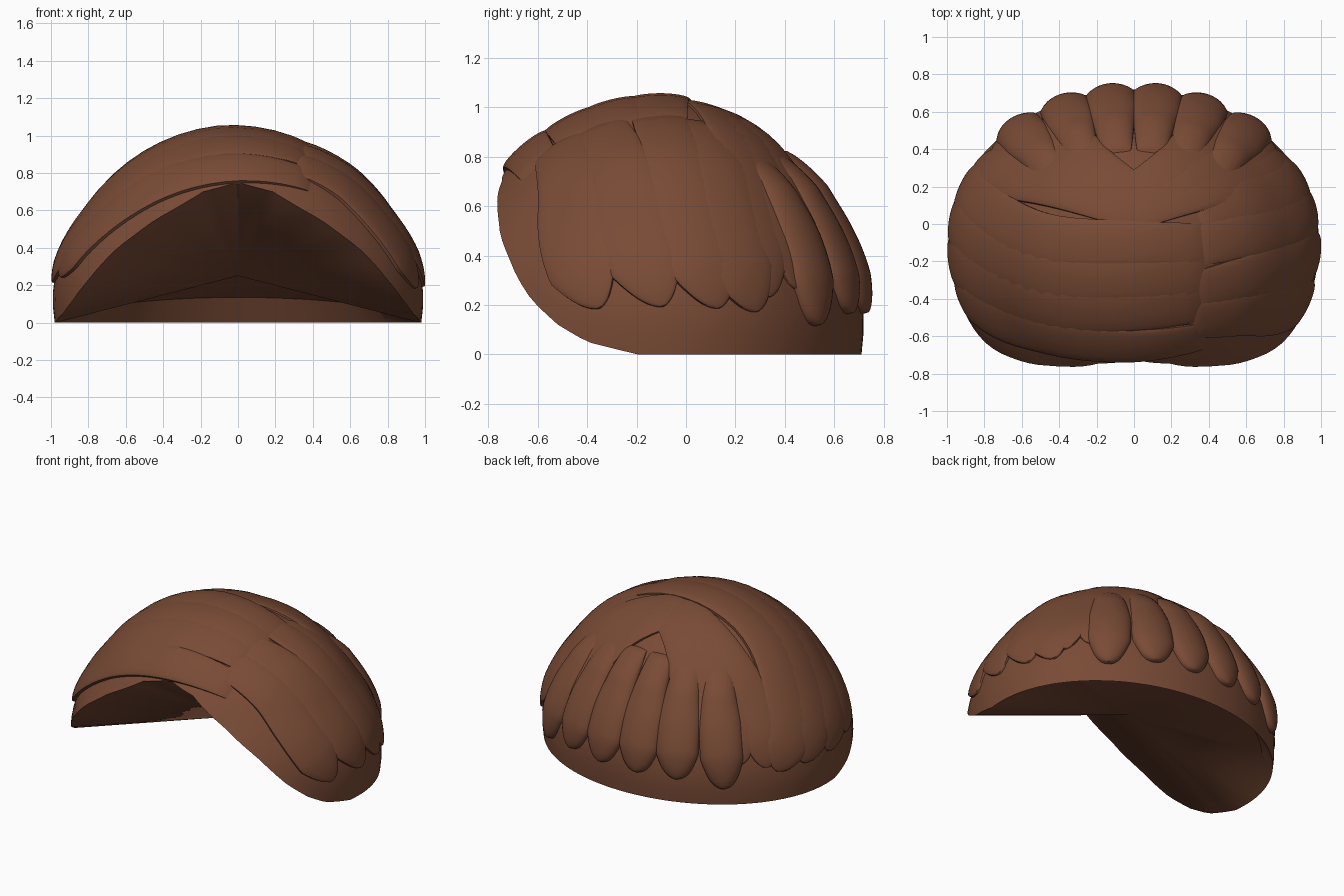
import bpy, bmesh, math
from mathutils import Vector

if "Cube" in bpy.data.objects:
    bpy.data.objects.remove(bpy.data.objects["Cube"])

A, BF, BB, H = 0.98, 0.91, 0.81, 1.03      # head ellipsoid: side, front, back, height
CY = -0.1

mat = bpy.data.materials.new("brown")
mat.diffuse_color = (0.19, 0.07, 0.036, 1)
mat.use_nodes = True
mat.node_tree.nodes["Principled BSDF"].inputs["Base Color"].default_value = mat.diffuse_color


def surf(p, h=0.0):
    """Push a rough point onto the head surface, lifted by h."""
    x, y, z = p[0], p[1] - CY, max(p[2], 0)
    b = BF if y < 0 else BB
    e = Vector((x / A, y / b, z / H)).normalized()
    bump = 1 + 0.03 * math.sin(math.pi * min(e.z * H, 0.6) / 0.6)
    q = Vector((e.x * A * bump, e.y * b * bump, e.z * H))
    n = Vector((e.x / A, e.y / b, e.z / H)).normalized()
    return q + n * h + Vector((0, CY, 0))


def finish(name, bm, angle=35):
    bmesh.ops.recalc_face_normals(bm, faces=bm.faces)
    me = bpy.data.meshes.new(name)
    bm.to_mesh(me)
    bm.free()
    ob = bpy.data.objects.new(name, me)
    bpy.context.collection.objects.link(ob)
    me.materials.append(mat)
    bpy.ops.object.select_all(action='DESELECT')
    ob.select_set(True)
    bpy.context.view_layer.objects.active = ob
    bpy.ops.object.shade_smooth_by_angle(angle=math.radians(angle))
    return ob


def lerp_table(t, table):
    for (a, za), (b, zb) in zip(table, table[1:]):
        if t <= b:
            return za + (zb - za) * (t - a) / (b - a)
    return table[-1][1]


# Hair base: dome with a high front arch, closed below by a fan to an inner point
RIM = [(0, .75), (15, .7), (32, .55), (44, .4), (55, .22), (63, .12), (71, .05), (84, 0), (180, 0)]
N, R = 120, 20
bm = bmesh.new()
rings = []
rim = []
for j in range(R):
    ring = []
    for i in range(N):
        phi = 2 * math.pi * i / N
        deg = math.degrees(min(phi, 2 * math.pi - phi))
        t0 = math.asin(lerp_table(deg, RIM) / H)
        t = t0 + (math.pi / 2 - t0) * j / R
        b = BF if deg < 90 else BB
        p = (A * math.sin(phi) * math.cos(t), CY - b * math.cos(phi) * math.cos(t), H * math.sin(t))
        ring.append(bm.verts.new(surf(p)))
    rings.append(ring)
inner_point = Vector((0, -0.06, 0.25))
inset = []
for i, v in enumerate(rings[0]):
    back = max(0, -math.cos(2 * math.pi * i / N))
    p = v.co.lerp(inner_point, 0.04 + 0.06 * back)
    p.z += 0.11 * back
    inset.append(bm.verts.new(p))
rings.insert(0, inset)
for a, b in zip(rings, rings[1:]):
    for i in range(N):
        k = (i + 1) % N
        bm.faces.new((a[i], a[k], b[k], b[i]))
top = bm.verts.new((0, CY, H))
mid = bm.verts.new(inner_point)
for i in range(N):
    k = (i + 1) % N
    bm.faces.new((rings[-1][i], rings[-1][k], top))
    bm.faces.new((inset[k], inset[i], mid))
finish("hair_base", bm, 40)


def spline(pts, s):
    """Catmull-Rom through the rough points."""
    n = len(pts) - 1
    i = min(int(s * n), n - 1)
    t = s * n - i
    P = [Vector(pts[max(0, min(n, i + d))]) for d in (-1, 0, 1, 2)]
    return 0.5 * (2 * P[1] + (P[2] - P[0]) * t + (2 * P[0] - 5 * P[1] + 4 * P[2] - P[3]) * t * t
                  + (3 * P[1] - P[0] - 3 * P[2] + P[3]) * t ** 3)


def strand(name, pts, width, thick, tip=0.2, power=0.6, start=0.7, flat=0.3, skew=0.0, L=28, M=14):
    """Raised lock of hair following the head; tip sets its pointed or round end."""
    bm = bmesh.new()
    rows = []
    for j in range(L + 1):
        s = 1 - (1 - j / L) ** 1.5
        c = surf(spline(pts, s))
        d = (surf(spline(pts, min(1, s + .02))) - surf(spline(pts, max(0, s - .02)))).normalized()
        n = (surf(c, .1) - surf(c)).normalized()
        side = n.cross(d).normalized()
        taper = min(1, max(0, (1 - s) / tip)) ** power
        w = width * (start + (1 - start) * min(1, s / .5)) * max(taper, .02)
        lift = min(1, s / .3) ** .7 * (.35 + .65 * taper)
        row = []
        for i in range(M + 1):
            u = -math.cos(math.pi * i / M)
            h = thick * lift * max(0, 1 - u * u) ** flat - (.012 if abs(u) > .999 or j in (0, L) else 0)
            p = c + side * (u * w + skew * width * (1 - taper))
            row.append(bm.verts.new(surf(p, h)))
        rows.append(row)
    for a, b in zip(rows, rows[1:]):
        for i in range(M):
            bm.faces.new((a[i], a[i + 1], b[i + 1], b[i]))
    finish(name, bm)


# Right side locks, falling from the parting to pointed tips
for k, (y0, y1, yt) in enumerate([(-.54, -.46, -.35), (-.35, -.2, -.09), (-.12, .03, .14), (.06, .2, .33)]):
    strand(f"right_lock_{k+1}", [(.3, y0, .9), (.62, (y0 + y1) / 2, .75), (.86, y1, .48), (.97, yt, .2)],
           .15, .03, tip=.22, power=.7, flat=.18)

# Fringe and left locks, swept across the front from the parting to the left side
strand("fringe", [(.42, -.6, .77), (.1, -.66, .85), (-.35, -.62, .77), (-.72, -.5, .53), (-.95, -.32, .27)],
       .13, .03, tip=.12, flat=.18)
for k, (y0, ym, yt) in enumerate([(-.42, -.45, -.1), (-.26, -.27, .12), (-.1, -.08, .32)]):
    strand(f"left_lock_{k+1}", [(.42, y0, .88), (0, ym - .03, 1), (-.5, ym, .85), (-.85, (ym + yt) / 2, .5), (-.97, yt, .23)],
           .15, .03, tip=.14, power=.7, flat=.18)

# Crown locks, fanning from the top towards the back corners
for m, side in ((1, "right"), (-1, "left")):
    for k, (x, y, z) in enumerate([(.86, .34, .25), (.72, .45, .28), (.45, .56, .42)]):
        strand(f"crown_{side}_{k+1}", [(-.1 * m, .02 + .04 * k, 1), (m * x * .5, y * .6, .88),
               (m * x * .85, y * .85, .62), (m * x, y, z)], .13, .026, power=.6, flat=.2)

# Back locks: plump rounded lobes around the nape
for k, x in enumerate((-.62, -.37, -.125, .125, .37, .62)):
    f = math.sqrt(1 - (x / A) ** 2)
    y = CY + BB * f
    zt = .12 + (.05 if abs(x) < .5 else 0)
    strand(f"back_lock_{k+1}", [(x * .75, y * .55, .85), (x * .9, y * .8, .66), (x, y * .95, .4), (x * 1.05, y, zt)],
           .135, .06, tip=.25, power=.5, start=.55, flat=.5)
